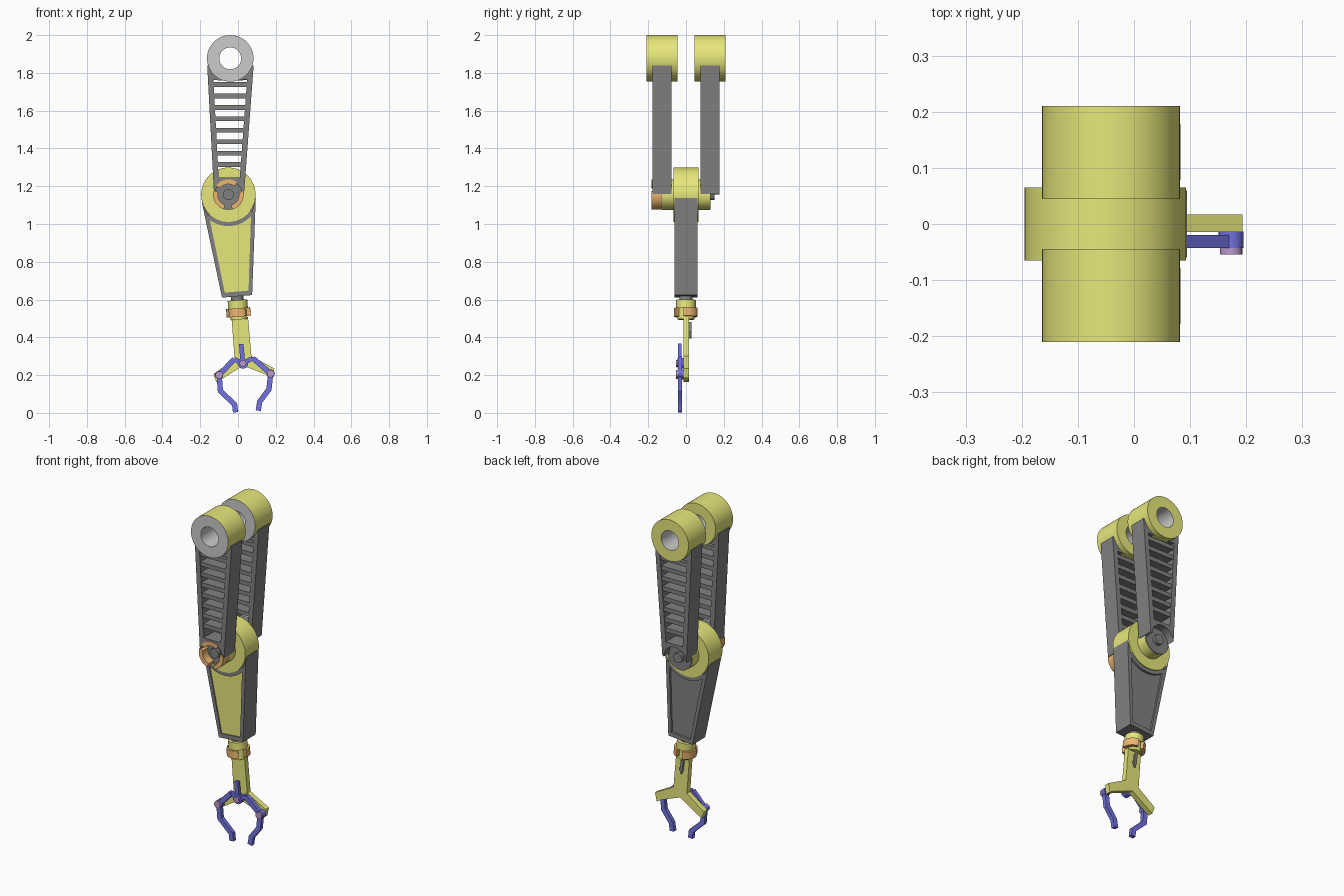
import bpy, bmesh
from math import sin, cos, pi, radians, sqrt, asin
from mathutils import Matrix, Vector

if "Cube" in bpy.data.objects:
    bpy.data.objects.remove(bpy.data.objects["Cube"])

def material(name, rgb):
    m = bpy.data.materials.new(name)
    m.diffuse_color = (*rgb, 1)
    m.use_nodes = True
    m.node_tree.nodes["Principled BSDF"].inputs["Base Color"].default_value = m.diffuse_color
    return m

YELLOW = material("yellow", (0.8, 0.8, 0.2))
GREY = material("light_grey", (0.8, 0.8, 0.8))
DARK = material("dark_grey", (0.22, 0.22, 0.22))
BLUE = material("blue", (0.17, 0.17, 0.75))
ORANGE = material("orange", (0.85, 0.47, 0.17))
PURPLE = material("purple", (0.5, 0.32, 0.62))

WORLD = Matrix()
ELBOW = Matrix.Translation((-0.051, 0, 1.155)) @ Matrix.Rotation(radians(-4.9), 4, 'Y')
WRIST = ELBOW @ Matrix.Rotation(pi / 2, 4, 'X')   # y becomes height along the forearm

def finish(name, bm, mats, frame=WORLD):
    bmesh.ops.recalc_face_normals(bm, faces=bm.faces[:])
    me = bpy.data.meshes.new(name)
    bm.to_mesh(me)
    bm.free()
    for m in mats:
        me.materials.append(m)
    me.transform(frame)
    ob = bpy.data.objects.new(name, me)
    bpy.context.collection.objects.link(ob)
    bpy.ops.object.select_all(action='DESELECT')
    ob.select_set(True)
    bpy.context.view_layer.objects.active = ob
    bpy.ops.object.shade_smooth_by_angle(angle=radians(30))
    return ob

def arc(c, r, a0, a1, n):
    return [(c[0] + r * cos(a0 + (a1 - a0) * i / n), c[1] + r * sin(a0 + (a1 - a0) * i / n))
            for i in range(n + 1)]

def circle(c, r, n=40):
    return arc(c, r, 0, 2 * pi, n)[:-1]

def add_prism(bm, pts, y0, y1):
    a = [bm.verts.new((x, y0, z)) for x, z in pts]
    b = [bm.verts.new((x, y1, z)) for x, z in pts]
    bm.faces.new(a)
    bm.faces.new(b[::-1])
    for i in range(len(a)):
        j = (i + 1) % len(a)
        bm.faces.new((a[i], b[i], b[j], a[j]))

def prisms(name, parts, mat, frame=WORLD):
    bm = bmesh.new()
    for pts, y0, y1 in parts:
        add_prism(bm, pts, y0, y1)
    return finish(name, bm, [mat], frame)

def bands(name, arcs, c, r0, r1, y0, y1, mats, frame=WORLD):
    """Ring segments about the y axis; front and bore use the last material."""
    bm = bmesh.new()
    for a0, a1 in arcs:
        full = a1 - a0 > 2 * pi - 1e-4
        n = 48 if full else 14
        secs = []
        for i in range(n if full else n + 1):
            a = a0 + (a1 - a0) * i / n
            secs.append([bm.verts.new((c[0] + r * cos(a), y, c[1] + r * sin(a)))
                         for r, y in ((r0, y0), (r1, y0), (r1, y1), (r0, y1))])
        for i in range(n):
            p, q = secs[i], secs[(i + 1) % len(secs)]
            for k in range(4):
                f = bm.faces.new((p[k], p[(k + 1) % 4], q[(k + 1) % 4], q[k]))
                f.material_index = len(mats) - 1 if k in (0, 3) else 0
        if not full:
            bm.faces.new(secs[0])
            bm.faces.new(secs[-1])
    return finish(name, bm, mats, frame)

def strip(path, w):
    """Outline of a mitred ribbon along a path."""
    P = [Vector(p) for p in path]
    left, right = [], []
    for i, p in enumerate(P):
        d0 = (P[i] - P[i - 1]).normalized() if i else (P[1] - P[0]).normalized()
        d1 = (P[i + 1] - P[i]).normalized() if i < len(P) - 1 else d0
        d = (d0 + d1).normalized()
        n = Vector((-d.y, d.x)) * (w / 2 / max(0.5, d.dot(d0)))
        left.append(tuple(p + n))
        right.append(tuple(p - n))
    return left + right[::-1]

SHOULDER, PIVOT = (-0.041, 1.877), (-0.051, 1.155)
FULL = [(0, 2 * pi)]
CLIP = [(radians(a), radians(a + 88)) for a in (55, 165, 285)]

def xl(z): return -0.127 - (z - 1.16) * 0.053
def xr(z): return 0.032 + (z - 1.16) * 0.075
def span(z0, z1, i=0.0):
    return [(xl(z0) + i, z0), (xr(z0) - i, z0), (xr(z1) - i, z1), (xl(z1) + i, z1)]

# Upper arms: shoulder drum plus slatted beam
for side, s in (("front", -1), ("rear", 1)):
    y = sorted((s * 0.045, s * 0.21))
    bands(side + "_shoulder_drum", FULL, SHOULDER, 0.058, 0.123, *y, [YELLOW, GREY])
    b0, b1 = sorted((s * 0.078, s * 0.178))
    i0, i1 = sorted((s * 0.078, s * 0.13))
    o0, o1 = sorted((s * 0.13, s * 0.178))
    parts = []
    for f, k in ((xl, 0.029), (xr, -0.029)):
        parts.append(([(f(1.24), 1.24), (f(1.24) + k, 1.24), (f(1.77) + k, 1.77), (f(1.77), 1.77)], b0, b1))
    for i in range(8):
        z = 1.302 + i * 0.0605
        parts.append((span(z, z + 0.025, 0.02), b0 + 0.005, b1 - 0.005))
    a = asin(0.037 / 0.122)
    top = [(xl(1.765), 1.765), (xr(1.765), 1.765), (xr(1.84), 1.84)]
    parts.append((top + arc(SHOULDER, 0.121, -a, -pi + a, 20) + [(xl(1.84), 1.84)], b0, b1))
    parts.append((span(1.16, 1.245), i0, i1))
    notch = arc(PIVOT, 0.073, pi, 0, 16)
    parts.append(([(xl(1.16), 1.16)] + notch + [(xr(1.16), 1.16), (xr(1.245), 1.245), (xl(1.245), 1.245)], o0, o1))
    prisms(side + "_upper_arm", parts, DARK)
    c0, c1 = sorted((s * 0.126, s * 0.131))
    p0, p1 = sorted((s * 0.126, s * 0.152))
    prisms(side + "_pivot_cap", [(circle(PIVOT, 0.079), c0, c1), (circle(PIVOT, 0.029), p0, p1)], DARK)
bands("elbow_clip", CLIP, PIVOT, 0.056, 0.081, -0.182, -0.131, [ORANGE])

# Elbow
prisms("elbow_drum", [(circle(PIVOT, 0.144, 56), -0.065, 0.065)], YELLOW)
prisms("elbow_axle", [(circle(PIVOT, 0.08), -0.126, 0.126)], YELLOW)

# Forearm: core with raised rims on both faces, yellow inlay in front
def hw(w): return 0.143 + (w + 0.03) * 0.1235
def rail(s):
    return [(s * hw(-0.03), -0.03), (s * hw(-0.54), -0.54), (s * (hw(-0.54) - 0.02), -0.54),
            (s * (hw(-0.12) - 0.022), -0.12)]
def lower(w, i): return [(-hw(w) + i, w), (hw(w) - i, w)]
core = lower(-0.03, 0)[::-1] + lower(-0.54, 0)
a = 0.72
collar = arc((0, 0), 0.166, -pi + a, -a, 20) + arc((0, 0), 0.135, -a, -pi + a, 20)
foot = lower(-0.54, 0) + lower(-0.515, 0.005)[::-1]
prisms("forearm", [(core, -0.047, 0.047)] +
       [(p, -0.06, 0.06) for p in (rail(-1), rail(1), collar, foot)], DARK, ELBOW)
inlay = arc((0, 0), 0.162, -pi + a, -a, 20) + lower(-0.518, 0.018)[::-1]
prisms("forearm_inlay", [(inlay, -0.053, -0.04)], YELLOW, ELBOW)

# Wrist
O = (0, 0)
prisms("wrist_neck", [(circle(O, 0.034), -0.565, -0.53)], DARK, WRIST)
prisms("wrist_collar", [(circle(O, 0.052), -0.605, -0.56), (circle(O, 0.044), -0.663, -0.6)], YELLOW, WRIST)
bands("wrist_clip", CLIP, O, 0.043, 0.064, -0.648, -0.603, [ORANGE], WRIST)

# Hand: forked palm plate
palm = [(-0.034, 0.5), (0.053, 0.507), (0.071, 0.30), (0.193, 0.235), (0.182, 0.185),
        (0.14, 0.207), (0.026, 0.25), (-0.075, 0.185), (-0.115, 0.163), (-0.13, 0.205), (-0.018, 0.285)]
prisms("palm_fork", [(palm, -0.014, 0.017)], YELLOW)
prisms("palm_rear_pin", [([(-0.003, 0.48), (0.015, 0.48), (0.02, 0.43), (0.028, 0.43),
                           (0.014, 0.395), (0, 0.43), (0.004, 0.43)], 0.015, 0.028)], DARK)

# Fingers, links and joint pins
HUB = (0.026, 0.262)
left = [(-0.02, 0.285), (-0.1, 0.2), (-0.093, 0.115), (-0.018, 0.045), (-0.013, 0.003)]
right = [(0.078, 0.29), (0.173, 0.208), (0.164, 0.125), (0.115, 0.06), (0.107, 0.012)]
for name, path in (("left", left), ("right", right)):
    prisms(name + "_finger", [(strip(path, 0.028), -0.043, -0.02),
                              (circle(path[1], 0.022, 24), -0.043, -0.013)], BLUE)
    prisms(name + "_finger_link", [(strip([HUB, path[0]], 0.024), -0.041, -0.02)], BLUE)
    prisms(name + "_joint_pin", [(circle(path[1], 0.02, 24), -0.054, -0.04)], PURPLE)
prisms("hub_lever", [(strip([HUB, (0.017, 0.365)], 0.024), -0.043, -0.024)], BLUE)
prisms("hub", [(circle(HUB, 0.028, 24), -0.044, -0.013)], BLUE)
prisms("hub_pin", [(circle(HUB, 0.018, 24), -0.054, -0.04)], PURPLE)
